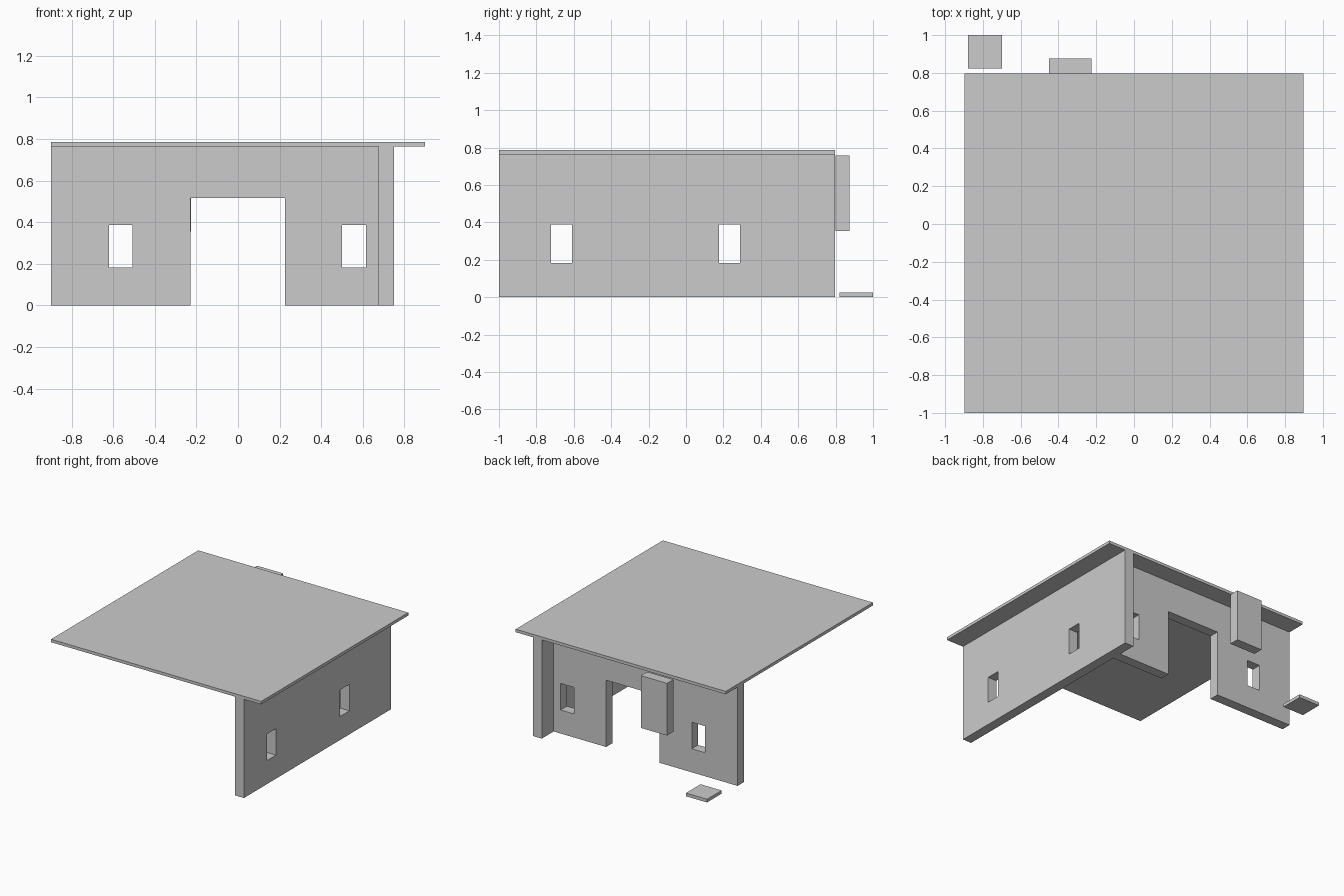
import bpy, bmesh
from mathutils import Vector

if "Cube" in bpy.data.objects:
    bpy.data.objects.remove(bpy.data.objects["Cube"])

grey = bpy.data.materials.new("light_grey")
grey.diffuse_color = (0.6, 0.6, 0.6, 1)
grey.use_nodes = True
grey.node_tree.nodes["Principled BSDF"].inputs["Base Color"].default_value = grey.diffuse_color


def finish(name, bm):
    bmesh.ops.recalc_face_normals(bm, faces=bm.faces)
    mesh = bpy.data.meshes.new(name)
    bm.to_mesh(mesh)
    bm.free()
    mesh.materials.append(grey)
    obj = bpy.data.objects.new(name, mesh)
    bpy.context.collection.objects.link(obj)
    return obj


def box(name, x, y, z):
    bm = bmesh.new()
    bmesh.ops.create_cube(bm, size=1)
    for v in bm.verts:
        v.co = [lo + (c + 0.5) * (hi - lo) for c, (lo, hi) in zip(v.co, (x, y, z))]
    return finish(name, bm)


def wall(name, span, height, openings, to_3d, thickness):
    """Panel with rectangular openings (u0, u1, v0, v1), extruded by a vector."""
    us = sorted({*span, *(u for o in openings for u in o[:2])})
    vs = sorted({0.0, height, *(v for o in openings for v in o[2:])})
    bm = bmesh.new()
    grid = {(u, v): bm.verts.new(to_3d(u, v)) for u in us for v in vs}
    for u0, u1 in zip(us, us[1:]):
        for v0, v1 in zip(vs, vs[1:]):
            cu, cv = (u0 + u1) / 2, (v0 + v1) / 2
            if not any(a < cu < b and c < cv < d for a, b, c, d in openings):
                bm.faces.new([grid[p] for p in ((u0, v0), (u1, v0), (u1, v1), (u0, v1))])
    bmesh.ops.delete(bm, geom=[v for v in bm.verts if not v.link_faces], context='VERTS')
    ext = bmesh.ops.extrude_face_region(bm, geom=bm.faces[:], use_keep_orig=True)
    moved = [g for g in ext["geom"] if isinstance(g, bmesh.types.BMVert)]
    bmesh.ops.translate(bm, verts=moved, vec=Vector(thickness))
    return finish(name, bm)


TOP = 0.763
SILL, HEAD = 0.182, 0.387

# Flat roof slab
box("roof", (-0.898, 0.898), (-1.0, 0.797), (TOP, 0.786))

# Side wall with two windows
wall("side_wall", (-1.0, 0.797), TOP,
     [(-0.721, -0.609, SILL, HEAD), (0.176, 0.288, SILL, HEAD)],
     lambda u, v: (0.675, u, v), (0.076, 0, 0))

# Recessed cross wall with doorway and two windows
wall("doorway_wall", (-0.898, 0.675), TOP,
     [(-0.228, 0.226, 0.0, 0.516), (-0.62, -0.506, SILL, HEAD), (0.501, 0.616, SILL, HEAD)],
     lambda u, v: (u, 0.575, v), (0, 0.077, 0))

# Loose door block behind the roof edge and small ground slab
box("hanging_block", (-0.45, -0.226), (0.798, 0.875), (0.354, 0.758))
box("ground_slab", (-0.88, -0.7), (0.822, 1.0), (0.0, 0.025))
